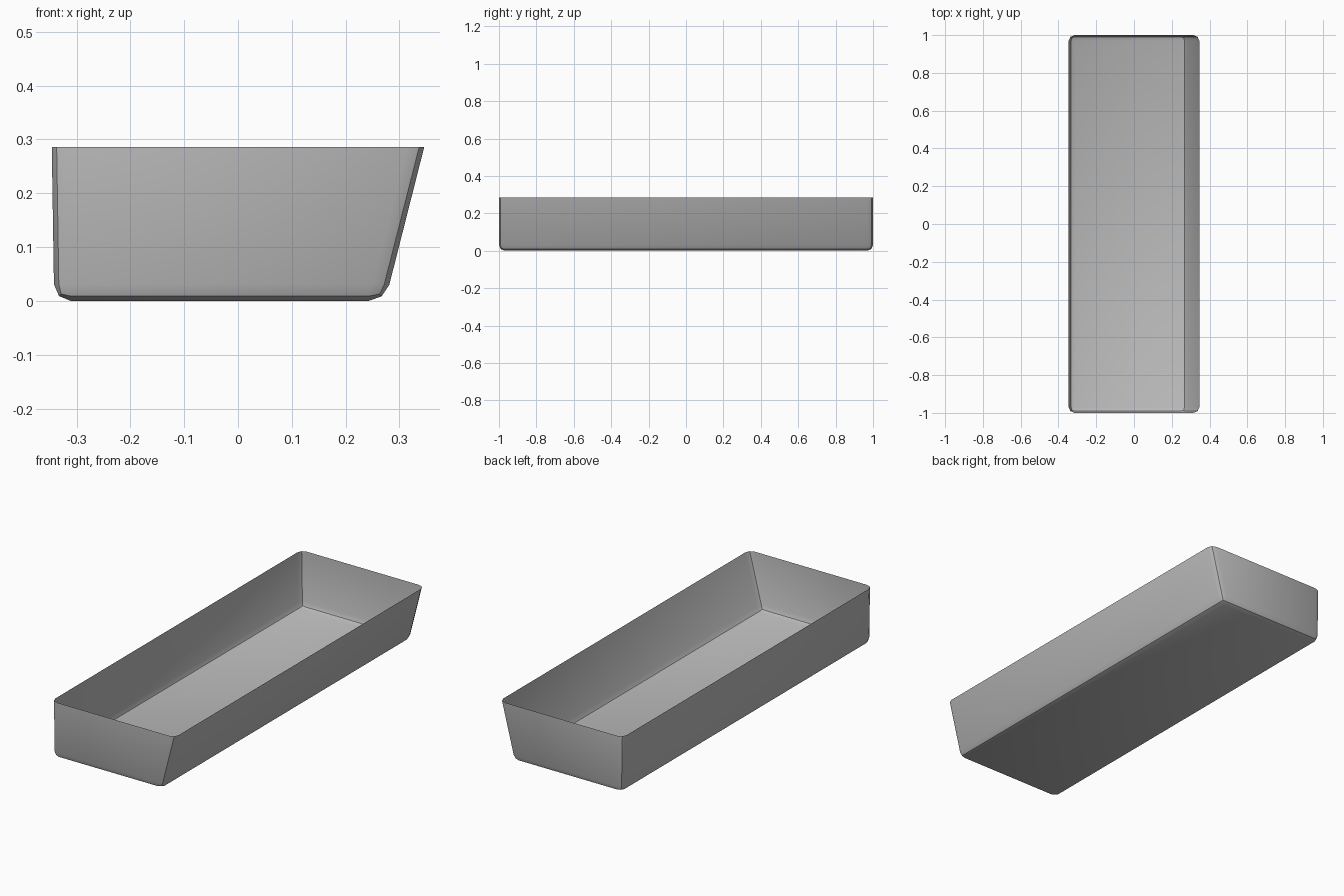
import bpy
import bmesh
import math

cube = bpy.data.objects.get("Cube")
if cube:
    bpy.data.objects.remove(cube, do_unlink=True)

HALF_LENGTH, HEIGHT, ROUNDING = 1.0, 0.286, 0.031

# Grey material
grey = bpy.data.materials.new("mid_grey")
grey.use_nodes = True
colour = (0.5, 0.5, 0.5, 1)
grey.diffuse_color = colour
grey.node_tree.nodes["Principled BSDF"].inputs["Base Color"].default_value = colour

# Tray cross-section: upright left-hand wall, leaning right-hand wall
profile = [(-0.346, HEIGHT), (-0.3415, 0), (0.2735, 0), (0.346, HEIGHT)]
bm = bmesh.new()
section = bm.faces.new([bm.verts.new((x, -HALF_LENGTH, z)) for x, z in profile])
end = bmesh.ops.extrude_face_region(bm, geom=[section], use_keep_orig=True)
bmesh.ops.translate(bm, vec=(0, 2 * HALF_LENGTH, 0),
                    verts=[g for g in end["geom"] if isinstance(g, bmesh.types.BMVert)])
bmesh.ops.recalc_face_normals(bm, faces=bm.faces)

# Round every edge except the rim
below_rim = [e for e in bm.edges if min(v.co.z for v in e.verts) < HEIGHT / 2]
bmesh.ops.bevel(bm, geom=below_rim, offset=ROUNDING, offset_type='OFFSET',
                segments=2, profile=0.5, affect='EDGES')

# Open the top, leaving a thin shell
lid = [f for f in bm.faces if all(v.co.z > HEIGHT - 0.001 for v in f.verts)]
bmesh.ops.delete(bm, geom=lid, context='FACES')

mesh = bpy.data.meshes.new("tray")
bm.to_mesh(mesh)
bm.free()
mesh.materials.append(grey)
tray = bpy.data.objects.new("tray", mesh)
bpy.context.collection.objects.link(tray)

bpy.ops.object.select_all(action='DESELECT')
tray.select_set(True)
bpy.context.view_layer.objects.active = tray
bpy.ops.object.shade_smooth_by_angle(angle=math.radians(30))
